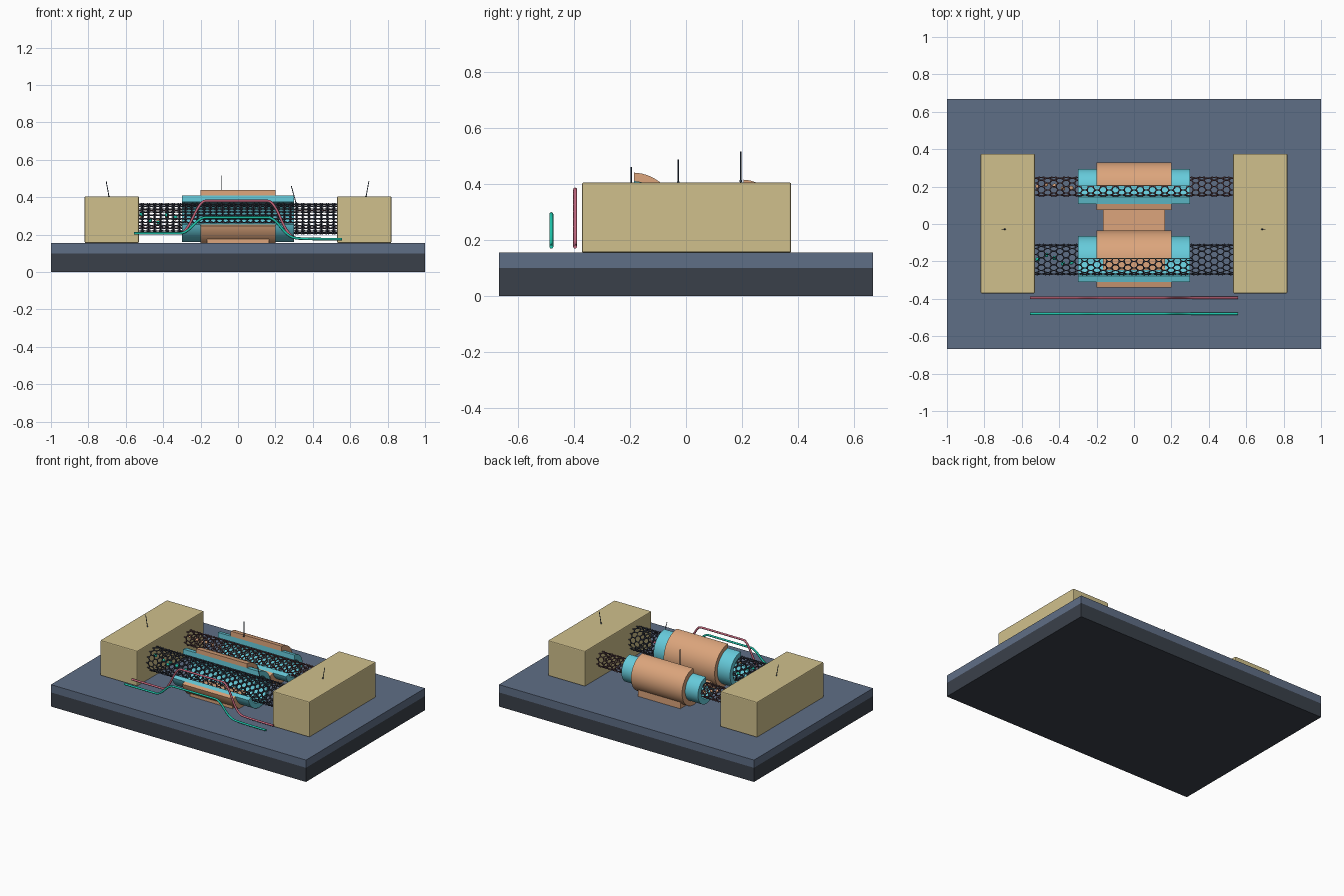
import bpy, bmesh, math
from mathutils import Vector

cube = bpy.data.objects.get("Cube")
if cube:
    bpy.data.objects.remove(cube, do_unlink=True)


def material(name, hexcode):
    def lin(i):
        c = int(hexcode[i:i + 2], 16) / 255
        return c / 12.92 if c < 0.04045 else ((c + 0.055) / 1.055) ** 2.4
    col = (lin(0), lin(2), lin(4), 1)
    m = bpy.data.materials.new(name)
    m.diffuse_color = col
    m.use_nodes = True
    m.node_tree.nodes["Principled BSDF"].inputs["Base Color"].default_value = col
    return m


SUBSTRATE = material("dark silicon", "3a404a")
OXIDE = material("slate oxide", "5f6e86")
METAL = material("pale gold", "d0c08c")
COPPER = material("copper orange", "dca57c")
CYAN = material("cyan dielectric", "66cbdb")
CARBON = material("dark carbon", "3a3e4c")
BROWN = material("brown carbon", "5c4248")
TEAL = material("teal", "1fc4aa")
PINK = material("rose", "c8687f")
STEEL = material("probe steel", "3a4c60")


def add_mesh(name, verts, faces, mat, smooth=False):
    me = bpy.data.meshes.new(name)
    me.from_pydata(verts, [], faces)
    bm = bmesh.new()
    bm.from_mesh(me)
    bmesh.ops.recalc_face_normals(bm, faces=bm.faces)
    bm.to_mesh(me)
    bm.free()
    me.materials.append(mat)
    ob = bpy.data.objects.new(name, me)
    bpy.context.scene.collection.objects.link(ob)
    if smooth:
        bpy.ops.object.select_all(action='DESELECT')
        ob.select_set(True)
        bpy.context.view_layer.objects.active = ob
        bpy.ops.object.shade_smooth_by_angle(angle=math.radians(35))
    return ob


def box(name, x, y, z, mat, bevel=0):
    verts = [(a, b, c) for a in x for b in y for c in z]
    faces = [(0, 1, 3, 2), (4, 6, 7, 5), (0, 4, 5, 1), (2, 3, 7, 6), (0, 2, 6, 4), (1, 5, 7, 3)]
    ob = add_mesh(name, verts, faces, mat)
    if bevel:
        mod = ob.modifiers.new("Bevel", 'BEVEL')
        mod.width, mod.segments = bevel, 2
    return ob


def cut_sleeve(name, y, z, r_in, r_out, half, mat, start=-166, end=88, n=48):
    """Thick sleeve along x, open over its upper front."""
    verts, faces = [], []
    for i in range(n + 1):
        t = math.radians(start + (end - start) * i / n)
        for x, r in ((-half, r_in), (-half, r_out), (half, r_out), (half, r_in)):
            verts.append((x, y + r * math.cos(t), z + r * math.sin(t)))
    for i in range(n):
        for k in range(4):
            j = (k + 1) % 4
            faces.append((4 * i + k, 4 * i + j, 4 * i + 4 + j, 4 * i + 4 + k))
    faces += [(0, 1, 2, 3), tuple(4 * n + k for k in range(4))]
    return add_mesh(name, verts, faces, mat, True)


# Unit ball shared by atoms and charge carriers
ball = bmesh.new()
bmesh.ops.create_icosphere(ball, subdivisions=2, radius=1)
BALL_V = [v.co.copy() for v in ball.verts]
BALL_F = [[v.index for v in f.verts] for f in ball.faces]
ball.free()


def put_ball(verts, faces, p, r):
    s = len(verts)
    verts += [p + v * r for v in BALL_V]
    faces += [[s + i for i in f] for f in BALL_F]


def put_rod(verts, faces, p, q, r, sides=5):
    s = len(verts)
    d = (q - p).normalized()
    u = d.orthogonal().normalized()
    w = d.cross(u)
    for k in range(sides):
        t = math.tau * k / sides
        o = (u * math.cos(t) + w * math.sin(t)) * r
        verts += [p + o, q + o]
    for k in range(sides):
        a, b = s + 2 * k, s + 2 * ((k + 1) % sides)
        faces.append([a, b, b + 1, a + 1])


def nanotube(name, y, z, n, bond, half, mat):
    """Rolled hexagonal lattice: rings alternate between two phases."""
    radius = n * math.sqrt(3) * bond / math.tau
    verts, faces, rings = [], [], []
    x, k = -half, 0
    while x <= half:
        phase = 0.5 if k % 4 in (1, 2) else 0
        angles = [math.tau * (i + phase) / n for i in range(n)]
        rings.append([Vector((x, y + radius * math.cos(t), z + radius * math.sin(t))) for t in angles])
        x += bond if k % 2 else bond / 2
        k += 1
    for k, ring in enumerate(rings):
        for i, p in enumerate(ring):
            put_ball(verts, faces, p, 0.0062)
            if k + 1 == len(rings):
                continue
            if k % 2:
                mates = [i]
            else:
                mates = [i, i - 1] if k % 4 == 0 else [i, (i + 1) % n]
            for m in mates:
                put_rod(verts, faces, p, rings[k + 1][m], 0.0032)
    add_mesh(name, verts, faces, mat, True)


def carriers(name, y, z, xs, swing, mat):
    verts, faces = [], []
    for i, x in enumerate(xs):
        p = Vector((x, y + swing * math.sin(1.4 * i), z + swing * math.cos(1.9 * i)))
        put_ball(verts, faces, p, 0.012)
    add_mesh(name, verts, faces, mat, True)


def wire(name, y, profile, radius, mat):
    cu = bpy.data.curves.new(name, 'CURVE')
    cu.dimensions = '3D'
    cu.bevel_depth, cu.bevel_resolution = radius, 2
    cu.use_fill_caps = True
    sp = cu.splines.new('NURBS')
    sp.points.add(len(profile) - 1)
    for pt, (x, z) in zip(sp.points, profile):
        pt.co = (x, y, z, 1)
    sp.order_u, sp.use_endpoint_u, sp.resolution_u = 3, True, 6
    cu.materials.append(mat)
    ob = bpy.data.objects.new(name, cu)
    bpy.context.scene.collection.objects.link(ob)


# Layered base
box("substrate", (-1, 1), (-0.667, 0.667), (0, 0.1), SUBSTRATE)
box("oxide_layer", (-1, 1), (-0.667, 0.667), (0.1, 0.155), OXIDE)

# End contacts
for side, s in (("right", -1), ("left", 1)):
    box(side + "_contact", sorted((s * 0.53, s * 0.82)), (-0.371, 0.375), (0.155, 0.405), METAL, 0.006)

# Tubes with wrapped dielectric and gate
AXIS = 0.285
for name, y, n, mat, radii in (("front", -0.19, 13, CARBON, (0.09, 0.125, 0.155)),
                               ("back", 0.2, 8, BROWN, (0.058, 0.095, 0.13))):
    nanotube(name + "_nanotube", y, AXIS, n, 0.022, 0.55, mat)
    cut_sleeve(name + "_dielectric", y, AXIS, radii[0], radii[1], 0.3, CYAN)
    cut_sleeve(name + "_gate", y, AXIS, radii[1], radii[2], 0.2, COPPER)
box("gate_bridge", (-0.165, 0.165), (-0.3, 0.3), (0.155, 0.215), COPPER)

# Charge carriers inside the tubes
spots = [-0.515 + 0.045 * i for i in range(6)]
carriers("front_carriers", -0.19, AXIS, spots, 0.025, TEAL)
carriers("back_carriers", 0.2, AXIS, spots, 0.012, COPPER)

# Energy level wires
for name, y, top, mat in (("rose_level_wire", -0.395, 0.38, PINK), ("teal_level_wire", -0.48, 0.292, TEAL)):
    wire(name, y, [(-0.555, 0.207), (-0.34, 0.207), (-0.28, 0.207), (-0.2, top), (-0.15, top), (0.13, top),
                   (0.19, top), (0.27, 0.185), (0.36, 0.176), (0.555, 0.176)], 0.007, mat)

# Thin probes
for name, base, tip in (("right_contact_probe", (-0.69, -0.028, 0.405), (-0.705, -0.028, 0.487)),
                        ("left_contact_probe", (0.685, -0.028, 0.405), (0.7, -0.028, 0.487)),
                        ("gate_probe", (-0.09, 0.195, 0.41), (-0.09, 0.195, 0.516)),
                        ("dielectric_probe", (0.31, -0.195, 0.37), (0.285, -0.195, 0.46))):
    v, f = [], []
    put_rod(v, f, Vector(base), Vector(tip), 0.0022, 8)
    put_ball(v, f, Vector(base), 0.005)
    add_mesh(name, v, f, STEEL, True)
